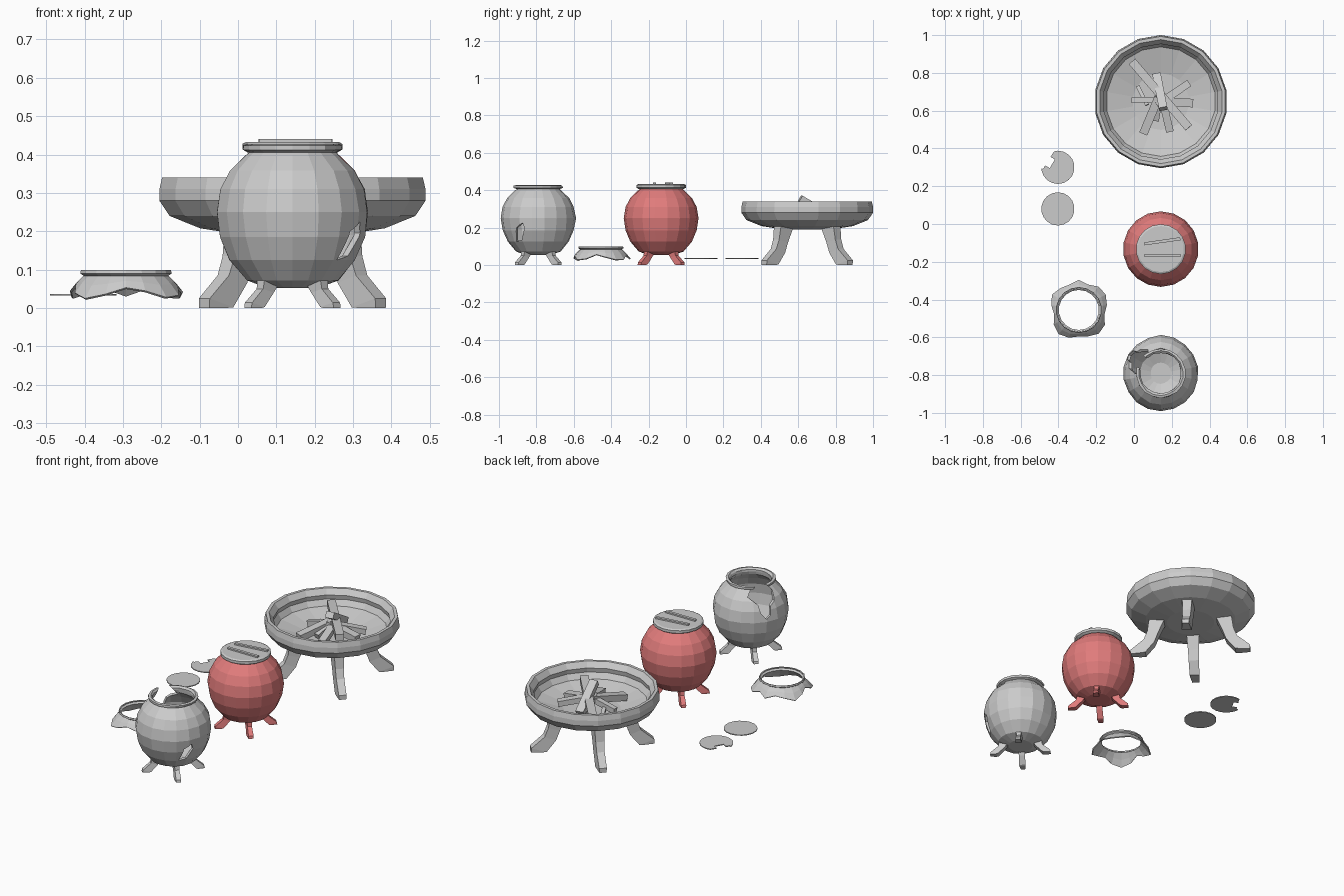
import bpy, bmesh, math, random
from mathutils import Vector, Matrix

if "Cube" in bpy.data.objects:
    bpy.data.objects.remove(bpy.data.objects["Cube"])

random.seed(4)
SIDES = 18


def finish(name, bm, loc=(0, 0, 0), mat=None):
    bmesh.ops.recalc_face_normals(bm, faces=bm.faces)
    me = bpy.data.meshes.new(name)
    bm.to_mesh(me)
    bm.free()
    ob = bpy.data.objects.new(name, me)
    ob.location = loc
    bpy.context.collection.objects.link(ob)
    if mat:
        me.materials.append(mat)
    return ob


def lathe(name, profile, loc, mat=None, jitter=0.0, sides=SIDES):
    """Revolve (r, z) points; r = 0 makes a pole."""
    bm = bmesh.new()
    rings = []
    for r, z in profile:
        if r == 0:
            rings.append([bm.verts.new((0, 0, z))] * sides)
            continue
        ring = []
        for i in range(sides):
            a = math.pi / 2 + 2 * math.pi * i / sides
            rr = r + random.uniform(-jitter, jitter)
            ring.append(bm.verts.new((rr * math.cos(a), rr * math.sin(a), z)))
        rings.append(ring)
    for lo, hi in zip(rings, rings[1:]):
        for i in range(sides):
            j = (i + 1) % sides
            f = list(dict.fromkeys((lo[i], lo[j], hi[j], hi[i])))
            bm.faces.new(f)
    return finish(name, bm, loc, mat)


def legs(name, sections, loc, mat=None):
    """Four diagonal legs; section = (inner r, inner z, outer r, outer z, half width)."""
    bm = bmesh.new()
    for k in range(4):
        rot = Matrix.Rotation(math.pi / 4 + k * math.pi / 2, 3, 'Z')
        rings = [[bm.verts.new(rot @ Vector(p)) for p in
                  ((ri, -w, zi), (ri, w, zi), (ro, w * .75, zo), (ro, -w * .75, zo))]
                 for ri, zi, ro, zo, w in sections]
        for a, b in zip(rings, rings[1:]):
            for i in range(4):
                bm.faces.new((a[i], a[(i + 1) % 4], b[(i + 1) % 4], b[i]))
        bm.faces.new(rings[0])
        bm.faces.new(rings[-1])
    return finish(name, bm, loc, mat)


def cut_hole(target, outline, angle, r0, r1):
    """Cut a jagged outline (tangent, z) radially through a wall."""
    bm = bmesh.new()
    rot = Matrix.Rotation(angle, 3, 'Z')
    a, b = [[bm.verts.new(rot @ Vector((r, u, z))) for u, z in outline] for r in (r0, r1)]
    bm.faces.new(a)
    bm.faces.new(b)
    n = len(outline)
    for i in range(n):
        bm.faces.new((a[i], a[(i + 1) % n], b[(i + 1) % n], b[i]))
    cutter = finish("hole_cutter", bm, target.location)
    cutter.hide_render = True
    mod = target.modifiers.new("hole", 'BOOLEAN')
    mod.operation, mod.object, mod.solver = 'DIFFERENCE', cutter, 'EXACT'
    bpy.context.view_layer.objects.active = target
    bpy.ops.object.modifier_apply(modifier=mod.name)
    bpy.data.objects.remove(cutter)


def beam(name, p, q, w, h, mat=None):
    """Rough rectangular stick between two points."""
    p, q = Vector(p), Vector(q)
    bm = bmesh.new()
    bmesh.ops.create_cube(bm, size=1)
    d = q - p
    bmesh.ops.scale(bm, vec=(w, h, d.length), verts=bm.verts)
    rot = d.to_track_quat('Z', 'Y').to_matrix()
    bmesh.ops.rotate(bm, matrix=rot, verts=bm.verts)
    return finish(name, bm, (p + q) / 2, mat)


red = bpy.data.materials.new("red_clay")
red.diffuse_color = (0.75, 0.2, 0.2, 1)
red.use_nodes = True
red.node_tree.nodes["Principled BSDF"].inputs["Base Color"].default_value = red.diffuse_color

# Fire bowl with four splayed legs
BX, BY = 0.142, 0.648
lathe("fire_bowl", [(0, .19), (.13, .19), (.245, .208), (.325, .24), (.3525, .28),
                    (.352, .31), (.345, .34), (.328, .34), (.305, .31), (.31, .285),
                    (.29, .255), (.15, .218), (0, .215)], (BX, BY, 0))
legs("fire_bowl_legs", [(.14, .2, .225, .205, .035), (.175, .12, .235, .135, .03),
                        (.195, .065, .255, .085, .028), (.245, .002, .325, .025, .027),
                        (.27, 0, .325, 0, .025)], (BX, BY, 0))

# Firewood
logs = [((-.01, .86, .285), (.29, .51, .30), .045, .035),
        ((.12, .79, .25), (.155, .61, .355), .045, .035),
        ((.29, .745, .25), (.12, .63, .29), .04, .03),
        ((.31, .64, .25), (.13, .65, .28), .045, .035),
        ((.05, .48, .25), (.13, .67, .29), .045, .035),
        ((.19, .49, .25), (.15, .66, .28), .04, .03),
        ((.115, .55, .245), (.14, .70, .30), .035, .03),
        ((-.01, .655, .25), (.15, .66, .29), .03, .03),
        ((.02, .73, .24), (.07, .63, .26), .02, .02)]
for i, (p, q, w, h) in enumerate(logs):
    beam("firewood_%d" % (i + 1), p, q, w, h)

# Pots: outer wall up to the rim, then the inner wall down
outer = [(0, .052), (.065, .052), (.12, .072), (.165, .125), (.19, .185), (.2, .25),
         (.19, .31), (.165, .358), (.125, .397), (.115, .406)]
inner = [(.108, .406), (.112, .39), (.152, .35), (.176, .305), (.185, .25), (.176, .19),
         (.152, .135), (.11, .088), (.055, .068), (0, .068)]
pot_leg = [(.065, .068, .115, .085, .019), (.085, .04, .12, .05, .016),
           (.12, .003, .162, .014, .018), (.13, 0, .165, 0, .017)]

# Whole red pot with its barred lid
RP = (.142, -.133, 0)
lathe("red_pot", outer + inner, RP, red)
legs("red_pot_legs", pot_leg, RP, red)
lathe("pot_lid", [(0, .406), (.12, .406), (.132, .413), (.132, .428), (.122, .433), (0, .433)], RP)
beam("lid_bar_front", (.055, -.168, .434), (.245, -.168, .434), .016, .014)
beam("lid_bar_back", (.055, -.105, .434), (.245, -.078, .434), .016, .014)

# Broken pot with two holes
BP = (.142, -.79, 0)
rim = [(.13, .412), (.13, .424), (.118, .427), (.108, .418)]
broken = lathe("broken_pot", outer + rim + inner, BP, jitter=.0025)
legs("broken_pot_legs", pot_leg, BP)
cut_hole(broken, [(-.05, .404), (-.075, .375), (-.035, .34), (-.03, .30), (.0, .265), (.025, .28),
                  (.03, .325), (.06, .345), (.07, .385), (.02, .44), (-.02, .44)],
         math.radians(150), .06, .3)
cut_hole(broken, [(-.035, .125), (.005, .135), (.035, .195), (.025, .225), (-.015, .2)],
         math.radians(-33), .09, .3)

# Broken neck lying on the ground: flared sheet with a jagged lower edge
bm = bmesh.new()
drop = [.9, .6, .75, 1, .7, .4, .8, 1.05, .85, .55, .7, 1, .9, .5, .75, 1, .95, .6]
rings = [[], [], [], [], []]
for i, d in enumerate(drop):
    a = math.pi / 2 + 2 * math.pi * i / SIDES
    pts = [(.119, .099), (.121, .09), (.112, .084), (.112 + .026 * d, .084 - .024 * d),
           (.112 + .052 * d, .084 - .056 * d)]
    for ring, (r, z) in zip(rings, pts):
        ring.append(bm.verts.new((r * math.cos(a), r * math.sin(a), z)))
for lo, hi in zip(rings, rings[1:]):
    for i in range(SIDES):
        j = (i + 1) % SIDES
        bm.faces.new((lo[i], lo[j], hi[j], hi[i]))
neck = finish("broken_neck", bm, (-.292, -.455, 0))
neck.modifiers.new("thickness", 'SOLIDIFY').thickness = .006

# Loose round discs, one with a bite out of it
disc = [(0, .032), (.088, .032), (.088, .037), (0, .037)]
lathe("loose_disc", disc, (-.403, .08, 0))
chipped = lathe("chipped_disc", disc, (-.403, .30, 0))
cut_hole(chipped, [(-.06, 0), (.05, 0), (.05, .1), (-.06, .1)], math.radians(148), .062, .2)
cut_hole(chipped, [(-.03, 0), (.028, 0), (.02, .1), (-.025, .1)], math.radians(150), .035, .2)
